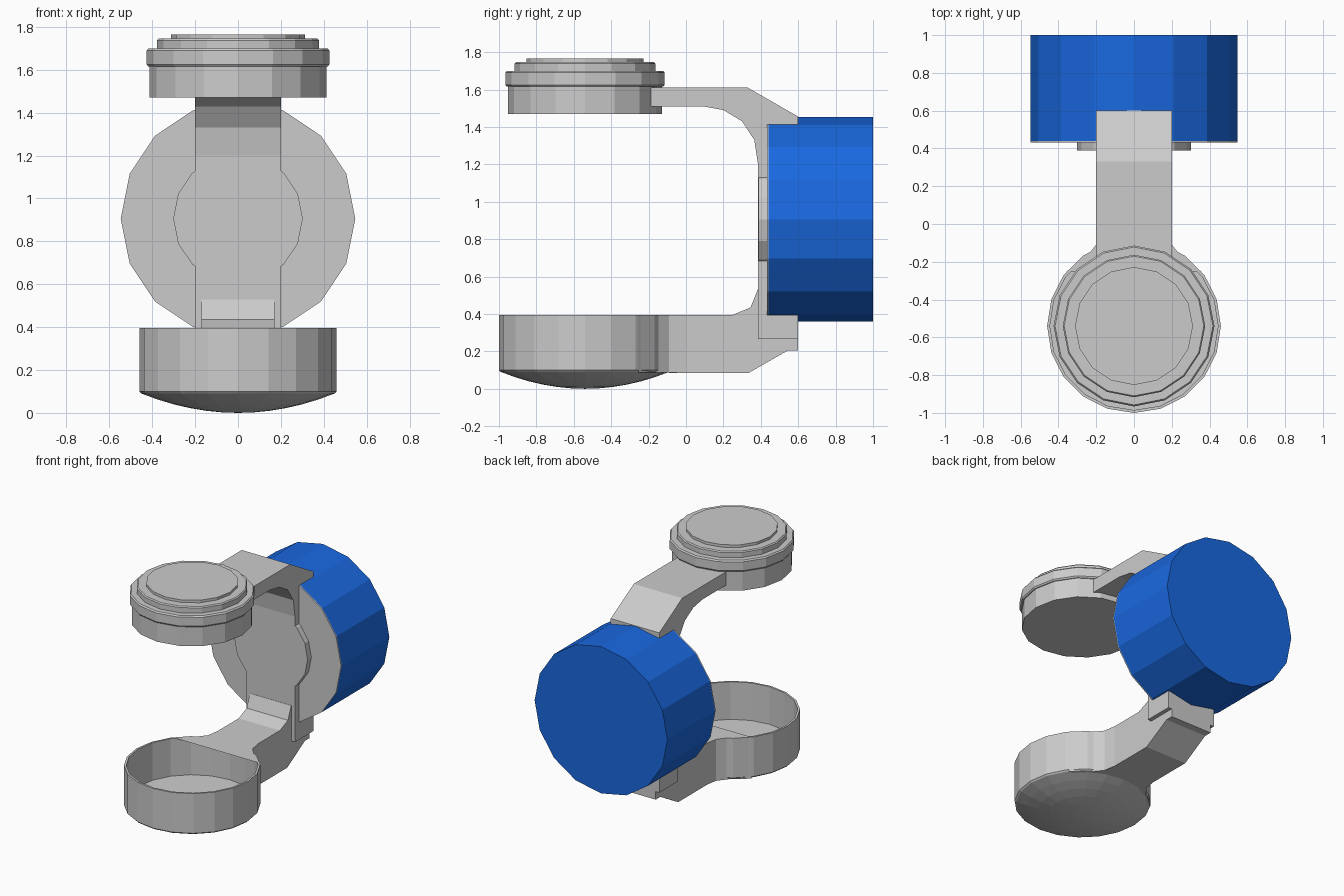
import bpy, bmesh, math
from mathutils import Vector

if "Cube" in bpy.data.objects:
    bpy.data.objects.remove(bpy.data.objects["Cube"])


def finish(name, bm):
    bmesh.ops.remove_doubles(bm, verts=bm.verts, dist=1e-5)
    bmesh.ops.recalc_face_normals(bm, faces=bm.faces)
    mesh = bpy.data.meshes.new(name)
    bm.to_mesh(mesh)
    bm.free()
    obj = bpy.data.objects.new(name, mesh)
    bpy.context.collection.objects.link(obj)
    return obj


def prism(name, points, offset):
    """Extrude a flat outline of 3D points along offset."""
    bm = bmesh.new()
    face = bm.faces.new([bm.verts.new(p) for p in points])
    out = bmesh.ops.extrude_face_region(bm, geom=[face], use_keep_orig=True)
    verts = [g for g in out["geom"] if isinstance(g, bmesh.types.BMVert)]
    bmesh.ops.translate(bm, verts=verts, vec=offset)
    return finish(name, bm)


def side_prism(name, profile, half_width):
    return prism(name, [(-half_width, y, z) for y, z in profile],
                 Vector((2 * half_width, 0, 0)))


def lathe(name, profile, cy, sides):
    """Turn an (r, z) profile around the vertical axis at y = cy."""
    bm = bmesh.new()
    verts = [bm.verts.new((0, cy - r, z)) for r, z in profile]
    edges = [bm.edges.new(pair) for pair in zip(verts, verts[1:])]
    bmesh.ops.spin(bm, geom=verts + edges, cent=(0, cy, 0), axis=(0, 0, 1),
                   angle=2 * math.pi, steps=sides)
    return finish(name, bm)


def drum(name, radius, y0, y1, cz=0.906, sides=16):
    ring = [2 * math.pi * i / sides for i in range(sides)]
    return prism(name, [(radius * math.cos(a), y0, cz + radius * math.sin(a)) for a in ring],
                 Vector((0, y1 - y0, 0)))


CY = -0.54  # shared centre of cap and cup

# Blue drum with grey front plate and hub disc
blue = bpy.data.materials.new("blue")
blue.diffuse_color = (0.01, 0.14, 0.75, 1)
blue.use_nodes = True
blue.node_tree.nodes["Principled BSDF"].inputs["Base Color"].default_value = blue.diffuse_color
drum("drum", 0.547, 0.44, 1.0).data.materials.append(blue)
drum("drum_front_plate", 0.547, 0.432, 0.44)
drum("hub_disc", 0.302, 0.388, 0.432)

# Upper arm bending down into the strap across the drum
side_prism("upper_arm", [
    (-0.23, 1.61), (0.33, 1.61), (0.6, 1.455), (0.6, 1.413), (0.433, 1.413),
    (0.433, 0.395), (0.6, 0.395), (0.6, 0.265), (0.385, 0.265), (0.385, 1.2),
    (0.365, 1.33), (0.3, 1.43), (0.2, 1.49), (0.09, 1.51), (-0.23, 1.51)], 0.2)

# Lower arm
side_prism("lower_arm", [
    (-0.09, 0.085), (0.335, 0.085), (0.545, 0.205), (0.6, 0.205), (0.6, 0.394),
    (0.425, 0.394), (0.425, 0.53), (0.383, 0.53), (0.345, 0.435), (0.25, 0.395),
    (-0.09, 0.395)], 0.17)

# Stepped upper cap
lathe("upper_cap", [
    (0, 1.47), (0.412, 1.47), (0.412, 1.615), (0.418, 1.615), (0.426, 1.625),
    (0.426, 1.69), (0.418, 1.7), (0.377, 1.7), (0.377, 1.738), (0.37, 1.746),
    (0.312, 1.746), (0.312, 1.765), (0, 1.765)], CY, 16)

# Open cup with a domed underside
dome = [(0.45 * i / 6, 0.09 * (i / 6) ** 2) for i in range(7)]
lathe("lower_cup", dome + [(0.46, 0.1), (0.46, 0.395), (0.445, 0.395),
                           (0.445, 0.115), (0, 0.1)], CY, 20)

# Flared neck joining the cup to the lower arm
flare = [(0.17, 0.0), (0.185, -0.09), (0.245, -0.165), (0.36, -0.255)]
arc = [(0.45 * math.cos(math.radians(a)), CY + 0.45 * math.sin(math.radians(a)))
       for a in (54, 72, 90, 108, 126)]
outline = flare + arc + [(-x, y) for x, y in reversed(flare)]
prism("cup_neck", [(x, y, 0.086) for x, y in outline], Vector((0, 0, 0.309)))
